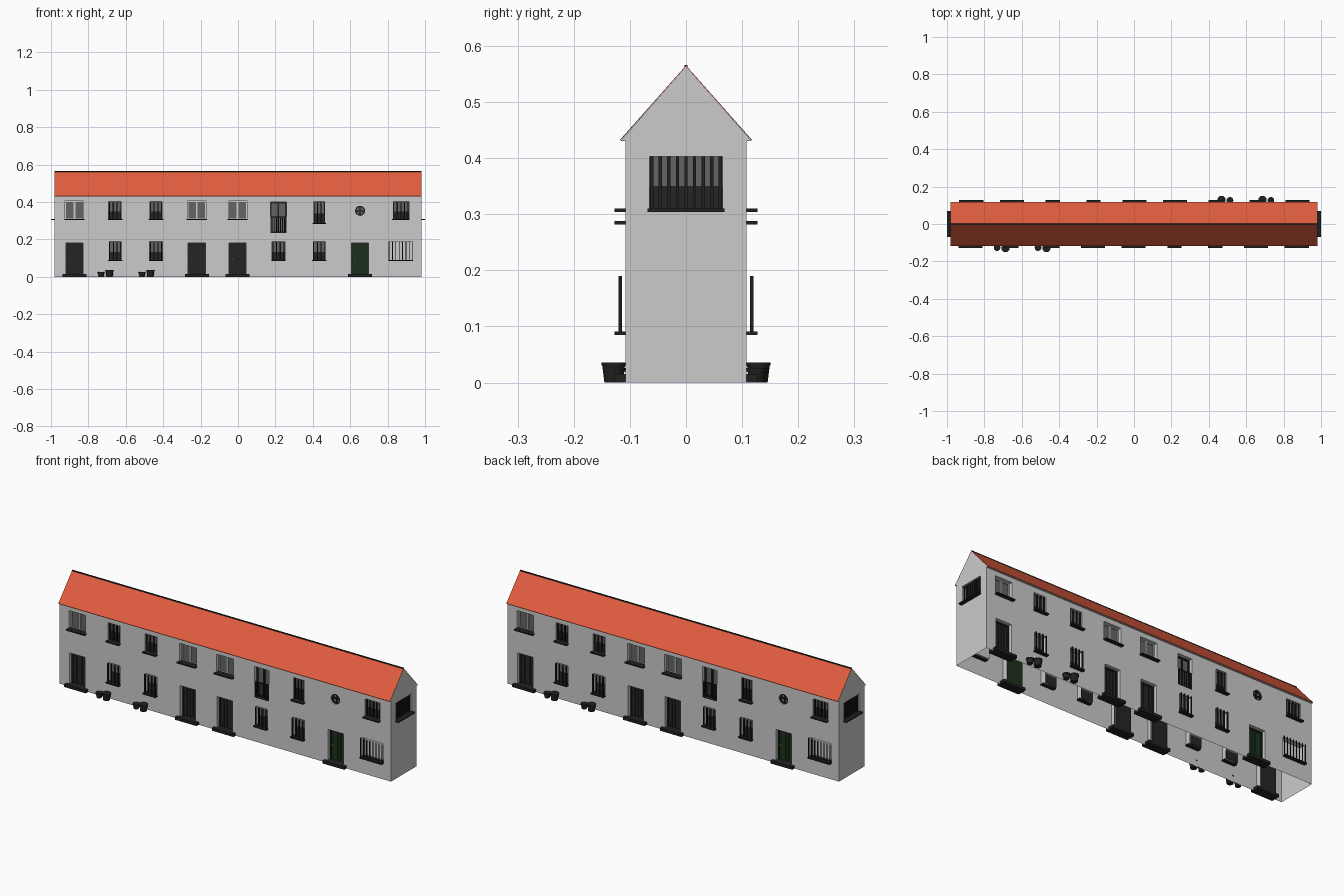
import bpy, bmesh
from math import pi
from mathutils import Matrix

if "Cube" in bpy.data.objects:
    bpy.data.objects.remove(bpy.data.objects["Cube"])

HW, HL, EAVE, RIDGE = 0.108, 0.98, 0.43, 0.563   # half width, half length, heights
STEP = 0.2182                                    # spacing of the nine bays
COLORS = {"iron": (0.015, 0.015, 0.015, 1), "wood": (0.02, 0.018, 0.017, 1),
          "green": (0.012, 0.03, 0.012, 1), "glass": (0.13, 0.13, 0.13, 1),
          "brass": (0.5, 0.35, 0.12, 1), "tile": (0.75, 0.11, 0.05, 1)}
mats = {}
for n, c in COLORS.items():
    mats[n] = bpy.data.materials.new(n)
    mats[n].diffuse_color = c

parts = {}          # name -> (bmesh, material name)
M = Matrix()        # current facade frame: u along wall, d inward, z up


def part(name, mat=None):
    return parts.setdefault(name, (bmesh.new(), mat))[0]


def box(name, mat, u0, u1, d0, d1, z0, z1):
    m = M @ Matrix.Translation(((u0 + u1) / 2, (d0 + d1) / 2, (z0 + z1) / 2))
    m = m @ Matrix.Diagonal((u1 - u0, d1 - d0, z1 - z0, 1))
    bmesh.ops.create_cube(part(name, mat), size=1, matrix=m)


def cone(name, mat, u, d, z, r1, r2, h, flat=False, n=16):
    m = M @ Matrix.Translation((u, d, z))
    if flat:
        m = m @ Matrix.Rotation(pi / 2, 4, 'X')
    bmesh.ops.create_cone(part(name, mat), cap_ends=True, segments=n,
                          radius1=r1, radius2=r2, depth=h, matrix=m)


def frame(name, mat, u0, u1, d0, d1, z0, z1, t):
    box(name, mat, u0, u0 + t, d0, d1, z0, z1)
    box(name, mat, u1 - t, u1, d0, d1, z0, z1)
    box(name, mat, u0 + t, u1 - t, d0, d1, z0, z0 + t)
    box(name, mat, u0 + t, u1 - t, d0, d1, z1 - t, z1)


def bars(name, u0, u1, d, z0, z1, n, w):
    for i in range(n):
        u = u0 + (u1 - u0) * i / (n - 1)
        box(name, "iron", u - w / 2, u + w / 2, d, d + w, z0, z1)


def cut(u0, u1, z0, z1):
    box("opening_cutter", None, u0, u1, -0.012, 0.03, z0, z1)


def sill(s, c, w, z):
    box(s + "window_sills", "iron", c - w / 2 - 0.004, c + w / 2 + 0.004, -0.019, 0.02, z - 0.003, z + 0.003)


def glazing(s, u0, u1, z0, z1):
    # glass above, solid dark panel below
    zm = (z0 + z1) / 2 - 0.005
    box(s + "window_glass", "glass", u0, u1, 0.025, 0.029, zm, z1)
    box(s + "window_lower_panels", "wood", u0, u1, 0.023, 0.029, z0, zm)


def barred_window(s, c, w, z0, z1, n, d):
    cut(c - w / 2, c + w / 2, z0, z1)
    glazing(s, c - w / 2, c + w / 2, z0, z1)
    bars(s + "window_bars", c - w / 2 + 0.004, c + w / 2 - 0.004, d, z0, z1, n, 0.006)
    sill(s, c, w, z0)


def casement(s, c):
    u0, u1, z0, z1 = c - 0.05, c + 0.05, 0.307, 0.405
    cut(u0, u1, z0, z1)
    for a, b in ((u0, c), (c, u1)):
        frame(s + "casement_frames", None, a, b, 0.018, 0.026, z0, z1, 0.005)
    box(s + "window_glass", "glass", u0, u1, 0.024, 0.029, z0, z1)
    sill(s, c, 0.1, z0)


def door(s, c, color):
    u0, u1, z1 = c - 0.046, c + 0.046, 0.18
    cut(u0, u1, -0.01, z1)
    box(s + color + "_doors", color, u0, u1, 0.024, 0.029, 0, z1)
    frame(s + "door_frames", "wood", u0, u1, 0.018, 0.026, 0.0, z1, 0.007)
    for i in range(4):
        u = u0 + 0.0205 + i * 0.017
        box(s + color + "_doors", color, u - 0.006, u + 0.006, 0.021, 0.025, 0.02, z1 - 0.012)
    cone(s + "door_knobs", "brass", c - 0.03, 0.018, 0.095, 0.003, 0.003, 0.006, True, 8)
    box(s + "door_steps", "iron", c - 0.064, c + 0.064, -0.019, 0.03, 0, 0.015)


def pot(s, u, d, r, h):
    cone(s + "flower_pots", "iron", u, d, h / 2, r * 0.75, r * 0.95, h)
    cone(s + "flower_pots", "iron", u, d, h - 0.003, r, r, 0.006)


def facade(s):
    c = [(i - 4) * STEP - 0.002 for i in range(9)]
    for i in (0, 3, 4):
        door(s, c[i], "wood")
        casement(s, c[i])
    door(s, c[7], "green")
    # ground floor windows with bars standing in front of the wall
    for i in (1, 2, 5, 6):
        barred_window(s, c[i], 0.068, 0.0875, 0.19, 4, -0.012)
    # blind barred window
    cut(c[8] - 0.065, c[8] + 0.065, 0.0875, 0.19)
    bars(s + "blind_window_bars", c[8] - 0.063, c[8] + 0.063, -0.012, 0.0875, 0.19, 8, 0.004)
    sill(s, c[8], 0.122, 0.0875)
    # upper barred windows
    for i, w, z, n in ((1, 0.07, 0.307, 4), (2, 0.07, 0.307, 4), (6, 0.064, 0.285, 4), (8, 0.086, 0.307, 5)):
        barred_window(s, c[i], w, z, 0.402, n, 0.006)
    # tall window with railing
    u0, u1 = c[5] - 0.043, c[5] + 0.043
    cut(u0, u1, 0.235, 0.4)
    box(s + "window_glass", "glass", u0, u1, 0.025, 0.029, 0.235, 0.4)
    frame(s + "tall_window_frame", "wood", u0, u1, 0.018, 0.026, 0.235, 0.4, 0.007)
    box(s + "tall_window_frame", "wood", c[5] - 0.004, c[5] + 0.004, 0.018, 0.026, 0.24, 0.395)
    frame(s + "railing", "iron", u0, u1, 0.0, 0.004, 0.235, 0.322, 0.005)
    bars(s + "railing", u0 + 0.01, u1 - 0.01, 0.0, 0.237, 0.32, 7, 0.004)
    # round window with cross
    u, z, r = c[7], 0.353, 0.027
    cone("opening_cutter", None, u, 0.009, z, r, r, 0.042, True, 20)
    cone(s + "window_glass", "glass", u, 0.027, z, r, r, 0.004, True, 20)
    box(s + "round_window_cross", "wood", u - r, u + r, 0.006, 0.012, z - 0.003, z + 0.003)
    box(s + "round_window_cross", "wood", u - 0.003, u + 0.003, 0.0061, 0.0121, z - r, z + r)
    b = part(s + "round_window_ring", "wood")
    rings = []
    for k in range(20):
        rot = Matrix.Translation((u, 0, z)) @ Matrix.Rotation(k * pi / 10, 4, 'Y')
        rings.append([b.verts.new(M @ rot @ Matrix.Translation((a, d, 0)).to_translation())
                      for a, d in ((r, 0.003), (r, 0.012), (r - 0.006, 0.012), (r - 0.006, 0.003))])
    for k in range(20):
        p, q = rings[k], rings[(k + 1) % 20]
        for j in range(4):
            b.faces.new((p[j], p[(j + 1) % 4], q[(j + 1) % 4], q[j]))
    # two pairs of flower pots
    for x in (-0.732, -0.513):
        pot(s, x, -0.018, 0.018, 0.026)
        pot(s, x + 0.045, -0.021, 0.022, 0.036)


def prism(name, mat, profile):
    # y-z profile extruded along the house
    b = part(name, mat)
    f = b.faces.new([b.verts.new((-HL, y, z)) for y, z in profile])
    new = bmesh.ops.extrude_face_region(b, geom=[f])["geom"]
    bmesh.ops.translate(b, vec=(2 * HL, 0, 0), verts=[v for v in new if isinstance(v, bmesh.types.BMVert)])


# walls with gables and small eaves, roof skins, ridge
prism("walls", None, [(-HW, 0), (-HW, EAVE), (-0.117, EAVE), (0, RIDGE), (0.117, EAVE), (HW, EAVE), (HW, 0)])
for k, n in ((-1, "front"), (1, "back")):
    prism(n + "_roof", "tile", [(k * 0.118, EAVE), (k * 0.118, EAVE + 0.002), (0, RIDGE + 0.002), (0, RIDGE)])
box("ridge", "iron", -HL, HL, -0.003, 0.003, RIDGE - 0.002, RIDGE + 0.003)

# long sides are the same, turned half round
for s, a in (("front_", 0), ("back_", pi)):
    M = Matrix.Rotation(a, 4, 'Z') @ Matrix.Translation((0, -HW, 0))
    facade(s)
# gable ends with one wide window
for s, a in (("right_", pi / 2), ("left_", -pi / 2)):
    M = Matrix.Rotation(a, 4, 'Z') @ Matrix.Translation((0, -HL, 0))
    barred_window(s, 0, 0.13, 0.307, 0.403, 9, 0.006)

objs = {}
for name, (b, mat) in parts.items():
    bmesh.ops.recalc_face_normals(b, faces=b.faces)
    me = bpy.data.meshes.new(name)
    b.to_mesh(me)
    b.free()
    if mat:
        me.materials.append(mats[mat])
    objs[name] = bpy.data.objects.new(name, me)
    bpy.context.collection.objects.link(objs[name])
    if "pots" in name:
        for p in me.polygons:
            p.use_smooth = len(p.vertices) == 4
        me.set_sharp_from_angle(angle=0.6)

# cut the openings, then open the floor and the backs behind doors and windows
walls, cutter = objs["walls"], objs["opening_cutter"]
cutter.hide_render = True
mod = walls.modifiers.new("openings", 'BOOLEAN')
mod.operation, mod.solver, mod.object = 'DIFFERENCE', 'EXACT', cutter
bpy.context.view_layer.update()
me = bpy.data.meshes.new_from_object(walls.evaluated_get(bpy.context.evaluated_depsgraph_get()))
walls.modifiers.clear()
walls.data = me
bpy.data.objects.remove(cutter)
b = bmesh.new()
b.from_mesh(me)
dead = []
for f in b.faces:
    c, n = f.calc_center_median(), f.normal
    blind = abs(c.x) > 0.8 and c.x * c.y < 0 and c.z < 0.25
    back = abs(n.y) > 0.9 and abs(c.y) < HW - 0.02 and not blind
    end = abs(n.x) > 0.9 and abs(abs(c.x) - HL + 0.03) < 0.002 and abs(c.y) < 0.03
    if (n.z < -0.9 and c.z < 0.001) or back or end:
        dead.append(f)
bmesh.ops.delete(b, geom=dead, context='FACES')
b.to_mesh(me)
b.free()

for m in bpy.data.materials:
    if m.users and not m.is_grease_pencil:
        m.use_nodes = True
        m.node_tree.nodes["Principled BSDF"].inputs["Base Color"].default_value = m.diffuse_color
